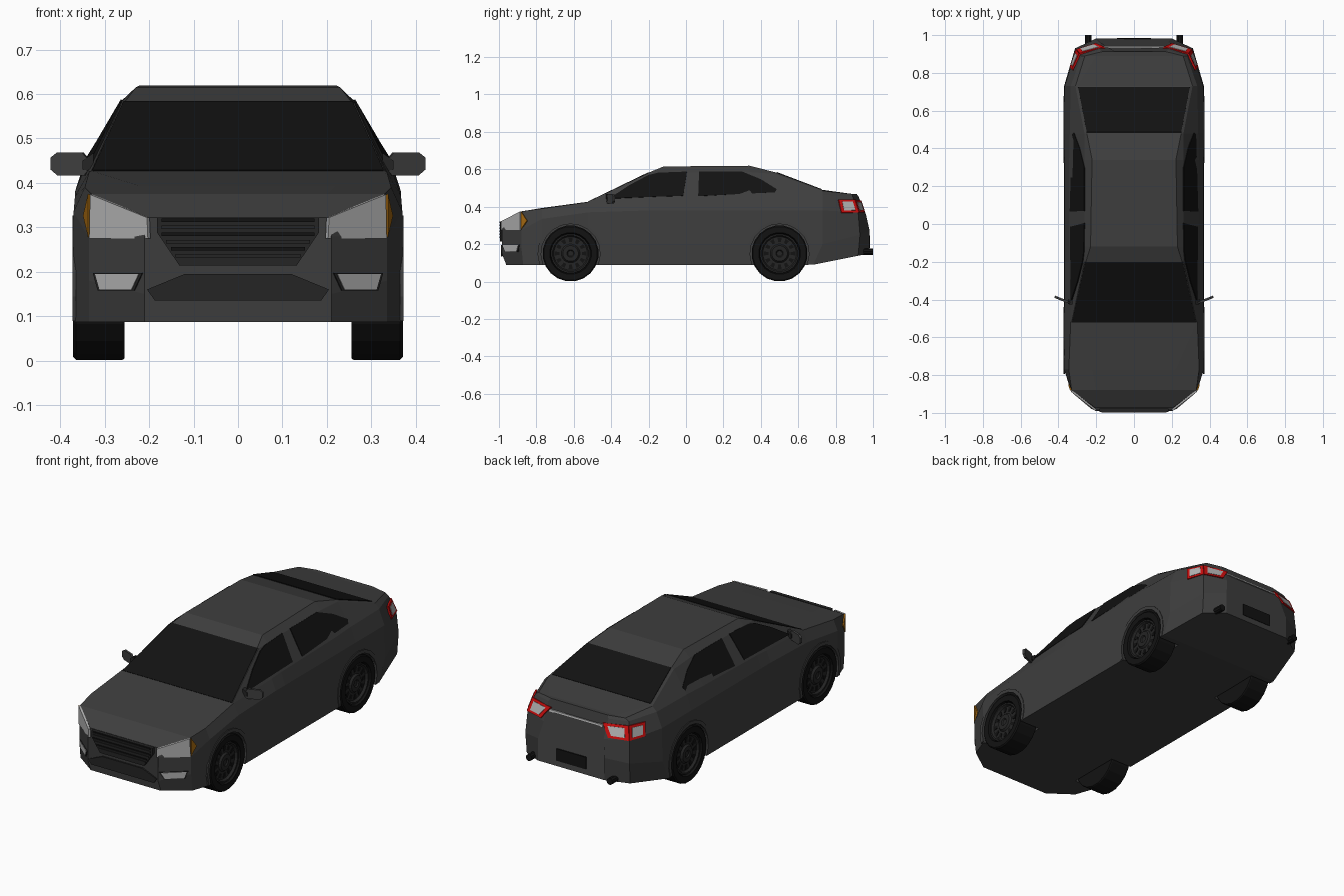
import bpy, bmesh
from math import sin, cos, pi, radians
from mathutils import Vector

if "Cube" in bpy.data.objects:
    bpy.data.objects.remove(bpy.data.objects["Cube"])


def material(name, *rgb):
    m = bpy.data.materials.new(name)
    m.diffuse_color = (*rgb, 1)
    m.use_nodes = True
    m.node_tree.nodes["Principled BSDF"].inputs["Base Color"].default_value = m.diffuse_color
    return m


PAINT = material("paint", .048, .048, .048)
BLACK = material("black", .006, .006, .006)
DARK = material("dark_trim", .018, .018, .018)
LAMP = material("lamp", .45, .45, .45)
RED = material("red", .6, .004, .004)
AMBER = material("amber", .35, .13, .005)


def make(name, verts, faces, mat):
    me = bpy.data.meshes.new(name)
    me.from_pydata([tuple(v) for v in verts], [], faces)
    bm = bmesh.new()
    bm.from_mesh(me)
    bmesh.ops.recalc_face_normals(bm, faces=bm.faces)
    bm.to_mesh(me)
    bm.free()
    me.materials.append(mat)
    ob = bpy.data.objects.new(name, me)
    bpy.context.collection.objects.link(ob)
    return ob


def panel(name, pts, off, mat, both=True):
    """Polygon thickened by +-off, optionally repeated on the other side."""
    verts, faces, n = [], [], len(pts)
    for s in ((1, -1) if both else (1,)):
        b = len(verts)
        for k in (-1, 1):
            for p in pts:
                v = Vector(p) + k * Vector(off)
                verts.append((v.x * s, v.y, v.z))
        faces += [list(range(b, b + n)), list(range(b + n, b + 2 * n))]
        faces += [[b + i, b + (i + 1) % n, b + n + (i + 1) % n, b + n + i] for i in range(n)]
    return make(name, verts, faces, mat)


def framed(name, pts, off, outer, inner, scale=.66):
    """Lamp: a frame panel with a smaller raised lens."""
    pts = [Vector(p) for p in pts]
    c = sum(pts, Vector()) / len(pts)
    panel(name + "_frame", pts, off, outer)
    panel(name + "_lens", [c + (p - c) * scale for p in pts], Vector(off) * 1.6, inner)


def lathe(name, prof, y, z, mat, n=20):
    """Spin an (x, r) profile round the x axis, on both sides of the car."""
    verts, faces, m = [], [], len(prof)
    for s in (1, -1):
        b = len(verts)
        for i in range(n):
            a = 2 * pi * (i + .5) / n
            verts += [(s * x, y + r * cos(a), z + r * sin(a)) for x, r in prof]
        for i in range(n):
            j = (i + 1) % n
            faces += [[b + i * m + k, b + j * m + k, b + j * m + k + 1, b + i * m + k + 1] for k in range(m - 1)]
        faces += [[b + i * m for i in range(n)], [b + i * m + m - 1 for i in range(n)]]
    return make(name, verts, faces, mat)


# Body: half sections (x, z, optional y shift) lofted from nose to tail
rings = []


def section(y, *pts):
    half = [Vector((p[0], y + (p[2] if len(p) > 2 else 0), p[1])) for p in pts]
    rings.append(half + [Vector((-p.x, p.y, p.z)) for p in reversed(half)])


def mid(y, *upper):
    section(y, (.37, .087), (.37, .2), *upper)


section(-.985, (.21, .087, .025), (.21, .15), (.21, .28), (.205, .322, .012), (.12, .322, .012), (.06, .322, .012))
section(-.88, (.335, .087, .01), (.335, .18), (.335, .275), (.33, .375), (.2, .375), (.1, .375))
section(-.77, (.37, .087), (.37, .2), (.37, .335), (.345, .39), (.22, .393), (.1, .393))
mid(-.52, (.367, .37), (.335, .425), (.33, .427), (.325, .427))
mid(-.2, (.367, .38), (.343, .44), (.262, .58), (.255, .582))
mid(-.12, (.367, .38), (.343, .445), (.262, .583), (.23, .615))
mid(.34, (.367, .38), (.343, .455), (.262, .585), (.222, .619))
mid(.48, (.367, .38), (.34, .46), (.262, .575), (.25, .583))
section(.73, (.37, .09, -.05), (.37, .2), (.367, .38), (.335, .46), (.31, .485), (.3, .49))
section(.92, (.31, .138), (.312, .25, .01), (.305, .37), (.28, .455, -.03), (.26, .468, -.03), (.2, .468, -.03))
section(.982, (.2, .15), (.2, .27), (.18, .36, -.02), (.18, .455, -.06), (.17, .468, -.07), (.1, .468, -.07))
n = len(rings[0])
faces = [list(range(n)), list(range((len(rings) - 1) * n, len(rings) * n))]
for r in range(len(rings) - 1):
    for i in range(n):
        j = (i + 1) % n
        faces.append([r * n + i, r * n + j, (r + 1) * n + j, (r + 1) * n + i])
body = make("body", [v for ring in rings for v in ring], faces, PAINT)

# Wheels, wheel wells and arch lips
TIRE = [(.255, .08), (.255, .147), (.26, .15), (.365, .15), (.371, .144), (.371, .112), (.35, .106), (.345, .04)]
RIM = [(.343, .107), (.362, .105), (.362, .097), (.35, .09), (.35, .05), (.36, .042), (.36, .02), (.354, .015)]
for tag, wy in (("front", -.617), ("rear", .5)):
    cutter = lathe(tag + "_well_cutter", [(.245, .16), (.42, .16)], wy, .15, BLACK, 24)
    cutter.hide_render = True
    mod = body.modifiers.new("well", 'BOOLEAN')
    mod.operation, mod.solver, mod.object = 'DIFFERENCE', 'EXACT', cutter
    bpy.context.view_layer.objects.active = body
    bpy.ops.object.modifier_apply(modifier=mod.name)
    bpy.data.objects.remove(cutter)
    lathe(tag + "_tires", TIRE, wy, .15, BLACK)
    lathe(tag + "_rims", RIM, wy, .15, DARK)
    for i in range(12):
        a = 2 * pi * i / 12
        u, w = Vector((0, cos(a), sin(a))), Vector((0, -sin(a), cos(a)))
        c = Vector((.351, wy, .15))
        panel(tag + "_rim_slot", [c + u * r + w * t for r, t in ((.06, -.007), (.083, -.011), (.083, .011), (.06, .007))],
              (.002, 0, 0), BLACK)
    arc = [radians(-20 + 220 * i / 12) for i in range(13)]
    lip = [(.369, wy + .177 * cos(a), .15 + .177 * sin(a)) for a in arc]
    lip += [(.369, wy + .158 * cos(a), .15 + .158 * sin(a)) for a in reversed(arc)]
    panel(tag + "_arch_lips", lip, (.004, 0, 0), PAINT)


# Glass
def side(y, z):
    return (.343 - .587 * (z - .445) - .06 * max(0, -.2 - y), y, z)


FRONT_GLASS = [(-.41, .443), (-.3, .515), (-.2, .568), (-.15, .58), (.005, .586), (-.015, .457)]
REAR_GLASS = [(.065, .455), (.07, .586), (.3, .586), (.4, .545), (.485, .492), (.475, .475)]
for tag, outline in (("front", FRONT_GLASS), ("rear", REAR_GLASS)):
    panel(tag + "_side_windows", [side(*p) for p in outline], (.0035, 0, .002), BLACK)
panel("windshield", [(-.328, -.52, .426), (.328, -.52, .426), (.258, -.2, .581), (-.258, -.2, .581)],
      (0, -.0015, .003), BLACK, False)
panel("rear_window", [(-.25, .485, .582), (.25, .485, .582), (.296, .725, .491), (-.296, .725, .491)],
      (0, .001, .003), BLACK, False)


# Front end details placed on the wrapped nose
def nose(x, z):
    a = abs(x)
    if a <= .21:
        y = -.985
    elif a <= .335:
        y = -.985 + (a - .21) * .84
    else:
        y = -.88 + (a - .335) * 3.14
    return (x, y, z)


def mirrored(half):
    return [nose(*p) for p in half] + [nose(-x, z) for x, z in reversed(half)]


panel("grille_frame", mirrored([(.182, .322), (.182, .288), (.132, .214)]), (0, .009, 0), DARK, False)
for i in range(6):
    z = .232 + i * .016
    w = min(.172, .132 + (z - .22) * .68)
    panel("grille_slat", [(-w, -.992, z), (w, -.992, z), (w, -.992, z + .008), (-w, -.992, z + .008)],
          (0, .006, 0), BLACK if i % 2 else DARK, False)
panel("lower_intake", mirrored([(.12, .195), (.205, .16), (.187, .135)]), (0, .005, 0), DARK, False)
panel("headlights", [nose(*p) for p in ((.2, .275), (.332, .275), (.33, .374), (.202, .322))],
      (.003, -.004, 0), LAMP)
panel("turn_signals", [nose(*p) for p in ((.334, .278), (.345, .325), (.334, .374))], (.004, -.002, .001), AMBER)
framed("fog_lights", [nose(*p) for p in ((.214, .197), (.325, .197), (.314, .158), (.232, .158))],
       (.002, -.003, 0), DARK, LAMP, .88)

# Tail lights wrapping the rear corner
framed("side_tail_lights", [(.326, .815, .437), (.336, .83, .367), (.304, .922, .368), (.287, .9, .437)],
       (.004, .002, .001), RED, LAMP)
framed("rear_tail_lights", [(.287, .9, .437), (.304, .922, .368), (.2, .954, .37), (.155, .934, .432)],
       (.002, .004, .001), RED, LAMP)
panel("trunk_trim", [(-.16, .937, .422), (.16, .937, .422), (.16, .94, .412), (-.16, .94, .412)],
      (0, .004, 0), LAMP, False)
panel("plate_recess", [(-.09, .982, .18), (.09, .982, .18), (.09, .982, .245), (-.09, .982, .245)],
      (0, .003, 0), BLACK, False)

# Exhaust pipes
ring = [(.242 + .018 * cos(2 * pi * i / 10), .94, .16 + .018 * sin(2 * pi * i / 10)) for i in range(10)]
panel("exhaust_pipes", ring, (0, .06, 0), BLACK)

# Door mirrors: thin rounded shells on short stalks
shell = [(.338, .425), (.345, .417), (.405, .417), (.42, .43), (.42, .457), (.405, .469), (.35, .469), (.338, .455)]
panel("mirrors", [(x, -.385 - (.42 - x) * .4, z) for x, z in shell], (-.002, .006, 0), PAINT)
panel("mirror_stalks", [(.325, -.415, .425), (.35, -.412, .43), (.35, -.412, .45), (.325, -.415, .468)],
      (0, .012, 0), DARK)
